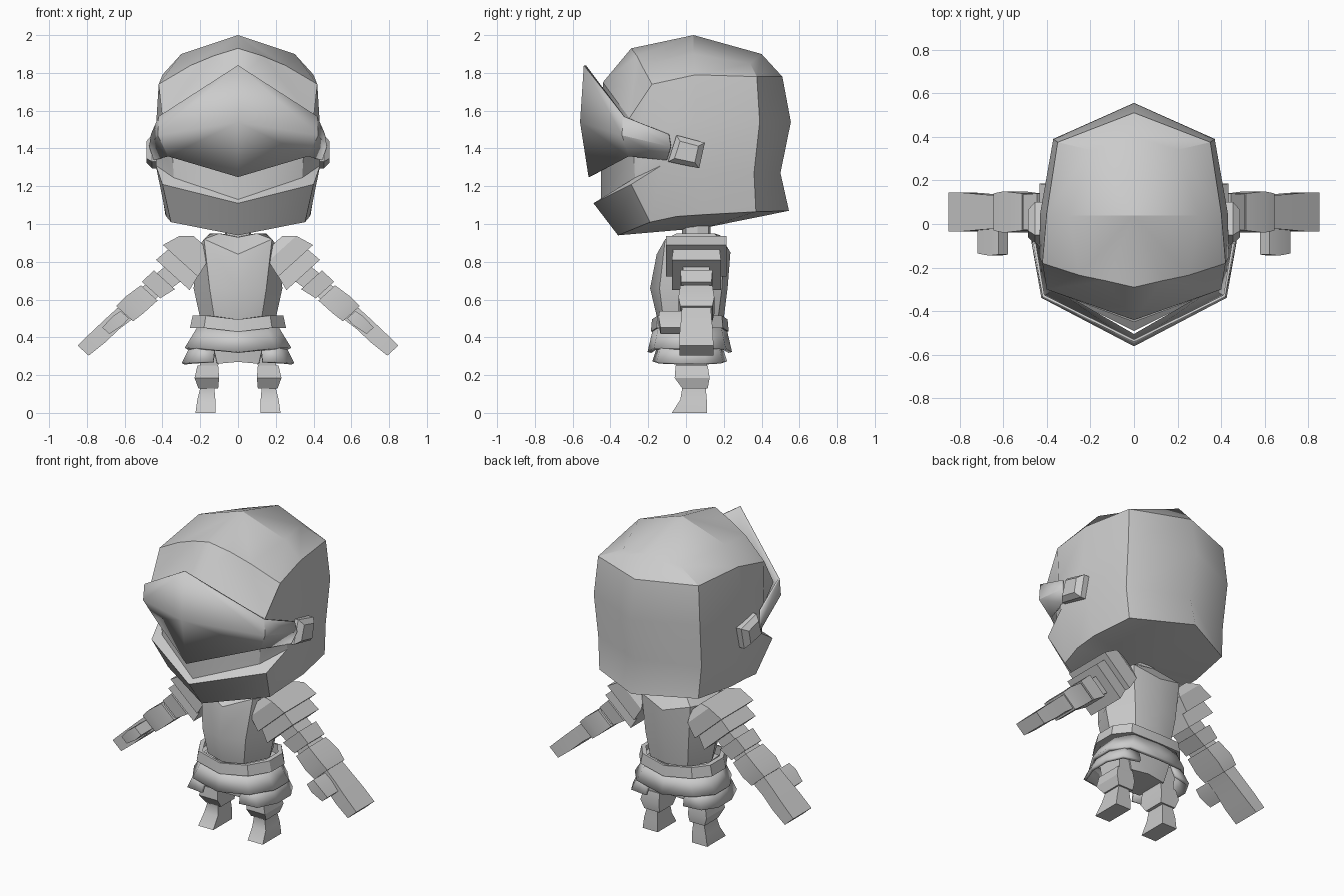
import bpy, bmesh, math
from mathutils import Vector

cube = bpy.data.objects.get("Cube")
if cube:
    bpy.data.objects.remove(cube, do_unlink=True)

steel = bpy.data.materials.new("steel_grey")
steel.use_nodes = True
GREY = (0.6, 0.6, 0.6, 1)
steel.diffuse_color = GREY
steel.node_tree.nodes["Principled BSDF"].inputs["Base Color"].default_value = GREY


def loft(name, rings, closed=False, caps=(False, False), tip=None, thick=0.0):
    """Skin the +x half through rings of points, then mirror it."""
    bm = bmesh.new()
    rows = [[bm.verts.new(p) for p in ring] for ring in rings]
    n = len(rows[0])
    for a, b in zip(rows, rows[1:]):
        for i in range(n if closed else n - 1):
            j = (i + 1) % n
            bm.faces.new((a[i], a[j], b[j], b[i]))
    for cap, row in zip(caps, (rows[0], rows[-1])):
        if cap:
            bm.faces.new(row)
    for row, point in tip or ():
        apex = bm.verts.new(point)
        for a, b in zip(rows[row], rows[row][1:]):
            bm.faces.new((a, b, apex))
    bmesh.ops.remove_doubles(bm, verts=bm.verts, dist=0.0005)
    bmesh.ops.recalc_face_normals(bm, faces=bm.faces)
    mesh = bpy.data.meshes.new(name)
    bm.to_mesh(mesh)
    bm.free()
    mesh.materials.append(steel)
    obj = bpy.data.objects.new(name, mesh)
    bpy.context.collection.objects.link(obj)
    mirror = obj.modifiers.new("Mirror", 'MIRROR')
    mirror.merge_threshold = 0.001
    if thick:
        solid = obj.modifiers.new("Solidify", 'SOLIDIFY')
        solid.thickness = thick
        solid.offset = 0
    bpy.ops.object.select_all(action='DESELECT')
    obj.select_set(True)
    bpy.context.view_layer.objects.active = obj
    bpy.ops.object.shade_smooth_by_angle(angle=math.radians(25))
    return obj


def limb(name, sections, y=0.055):
    """Rectangular arm sections (x, z, half thickness, half depth) across the arm."""
    across = Vector((0.74, 0, 0.67))
    rings = []
    for x, z, t, w in sections:
        c = Vector((x, y, z))
        rings.append([c + across * t * s + Vector((0, w * d, 0))
                      for s, d in ((1, -1), (1, 1), (-1, 1), (-1, -1))])
    loft(name, rings, closed=True, caps=(True, True))


def box_ring(x0, x1, y0, y1, z):
    return [(x0, y0, z), (x1, y0, z), (x1, y1, z), (x0, y1, z)]


# Helmet shell: columns run front centre, front corner, sides, back corner, back centre
base = [(0, -.36, .94), (.355, -.19, 1.01), (.38, -.05, 1.04),
        (.385, .1, 1.05), (.345, .37, 1.065), (0, .545, 1.07)]
lip = [(0, -.49, 1.11), (.40, -.29, 1.21), (.435, -.13, 1.31),
       (.42, .08, 1.27), (.36, .36, 1.27), (0, .50, 1.27)]
shelf = [(0, -.45, 1.13), (.34, -.27, 1.245)] + lip[2:]
face = [(0, -.45, 1.4), (.35, -.28, 1.42), (.435, -.15, 1.5),
        (.43, .05, 1.54), (.37, .39, 1.54), (0, .555, 1.54)]
brow = [(0, -.44, 1.75), (.40, -.30, 1.56), (.42, -.18, 1.74),
        (.40, .05, 1.79), (.35, .375, 1.78), (0, .51, 1.78)]
crown = [(0, -.29, 1.93), (.13, -.26, 1.89), (.25, -.235, 1.84),
         (.30, .04, 1.90), (.20, .34, 1.85), (0, .40, 1.90)]
loft("helmet", [base, lip, shelf, face, brow, crown],
     tip=[(0, (0, .1, .98)), (5, (0, .04, 2.0))])

# Pointed visor and its side pivots
loft("visor", [
    [(0, -.535, 1.84), (.415, -.33, 1.57), (.455, -.09, 1.475)],
    [(0, -.555, 1.54), (.42, -.335, 1.47), (.465, -.08, 1.41)],
    [(0, -.51, 1.25), (.365, -.30, 1.36), (.44, -.10, 1.34)]], thick=.012)
pivot = [(-.05, 1.47), (.1, 1.43), (.07, 1.295), (-.095, 1.33)]
loft("visor_pivot", [[(x, .003 + (y - .003) * k, 1.38 + (z - 1.38) * k)
                      for y, z in pivot]
                     for x, k in ((.41, 1), (.455, 1), (.485, .65))],
     closed=True, caps=(True, True))

# Neck and breastplate
loft("neck", [[(0, -.02, z), (.06, 0, z), (.07, .06, z), (.05, .12, z), (0, .13, z)]
              for z in (.9, 1.03)])
loft("breastplate", [
    [(0, -.15, .49), (.125, -.12, .5), (.2, .03, .5), (.13, .17, .5), (0, .2, .5)],
    [(0, -.19, .66), (.15, -.14, .66), (.235, .03, .66), (.15, .19, .66), (0, .22, .66)],
    [(0, -.155, .84), (.18, -.11, .92), (.21, .04, .88), (.17, .2, .9), (0, .235, .85)],
    [(0, -.06, .93), (.1, -.05, .95), (.15, .05, .95), (.1, .15, .95), (0, .18, .94)]],
    caps=(True, True))

# Belt and skirt plates share one flared outline
outline = [(0, -.18), (.17, -.15), (.24, -.03), (.24, .1), (.17, .19), (0, .22)]


def flare(scale, z, dip=0.0):
    return [(x * scale, .02 + (y - .02) * (1 + (scale - 1) * .5),
             z - (dip if x == 0 else 0)) for x, y in outline]


loft("belt", [flare(.88, .515, .02), flare(1.0, .515, .02),
              flare(1.06, .45, .02), flare(.9, .45, .02)])
loft("skirt", [flare(.86, .45, .01), flare(1.14, .34, .02)], thick=.02)
loft("side_tasset", [
    [(.12, -.14, .36), (.2, -.12, .37), (.235, -.02, .37),
     (.235, .1, .37), (.2, .16, .37), (.12, .18, .36)],
    [(.13, -.17, .27), (.24, -.15, .265), (.29, -.03, .26),
     (.29, .1, .26), (.24, .19, .265), (.13, .21, .27)]], thick=.018)
loft("pelvis", [
    [(0, -.13, .48), (.16, -.1, .48), (.18, .14, .48), (0, .17, .48)],
    [(0, -.1, .27), (.11, -.08, .26), (.12, .12, .26), (0, .13, .27)]],
    caps=(True, True))

# Legs: thigh, knee guard, then shin widening into the boot
loft("leg", [box_ring(.09, .21, -.06, .12, .38),
             box_ring(.105, .2, -.05, .11, .25),
             box_ring(.125, .2, -.02, .105, .13),
             box_ring(.12, .215, -.03, .11, .07),
             box_ring(.12, .225, -.075, .11, 0)],
     closed=True, caps=(True, True))
loft("knee_guard", [box_ring(.105, .215, -.055, .115, .25),
                    box_ring(.1, .23, -.06, .125, .185),
                    box_ring(.105, .21, -.02, .115, .13)],
     closed=True, caps=(True, True))

# Shoulder pads and arms
limb("shoulder_pad", [(.20, .905, .045, .13), (.235, .87, .10, .16), (.305, .805, .125, .16)])
limb("shoulder_plate", [(.27, .82, .10, .12), (.345, .73, .12, .13)])
limb("upper_arm", [(.26, .80, .06, .07), (.43, .67, .055, .07)])
limb("elbow_guard", [(.39, .705, .075, .085), (.46, .65, .065, .08)])
limb("forearm", [(.43, .67, .045, .065), (.50, .61, .05, .075)])
limb("gauntlet_cuff", [(.47, .635, .06, .085), (.55, .57, .065, .095), (.60, .525, .06, .085)])
limb("hand", [(.57, .55, .05, .075), (.66, .475, .045, .08),
              (.74, .40, .045, .088), (.82, .33, .04, .09)])
limb("thumb", [(.60, .52, .03, .06), (.64, .485, .035, .065), (.70, .435, .025, .055)], y=-.08)
